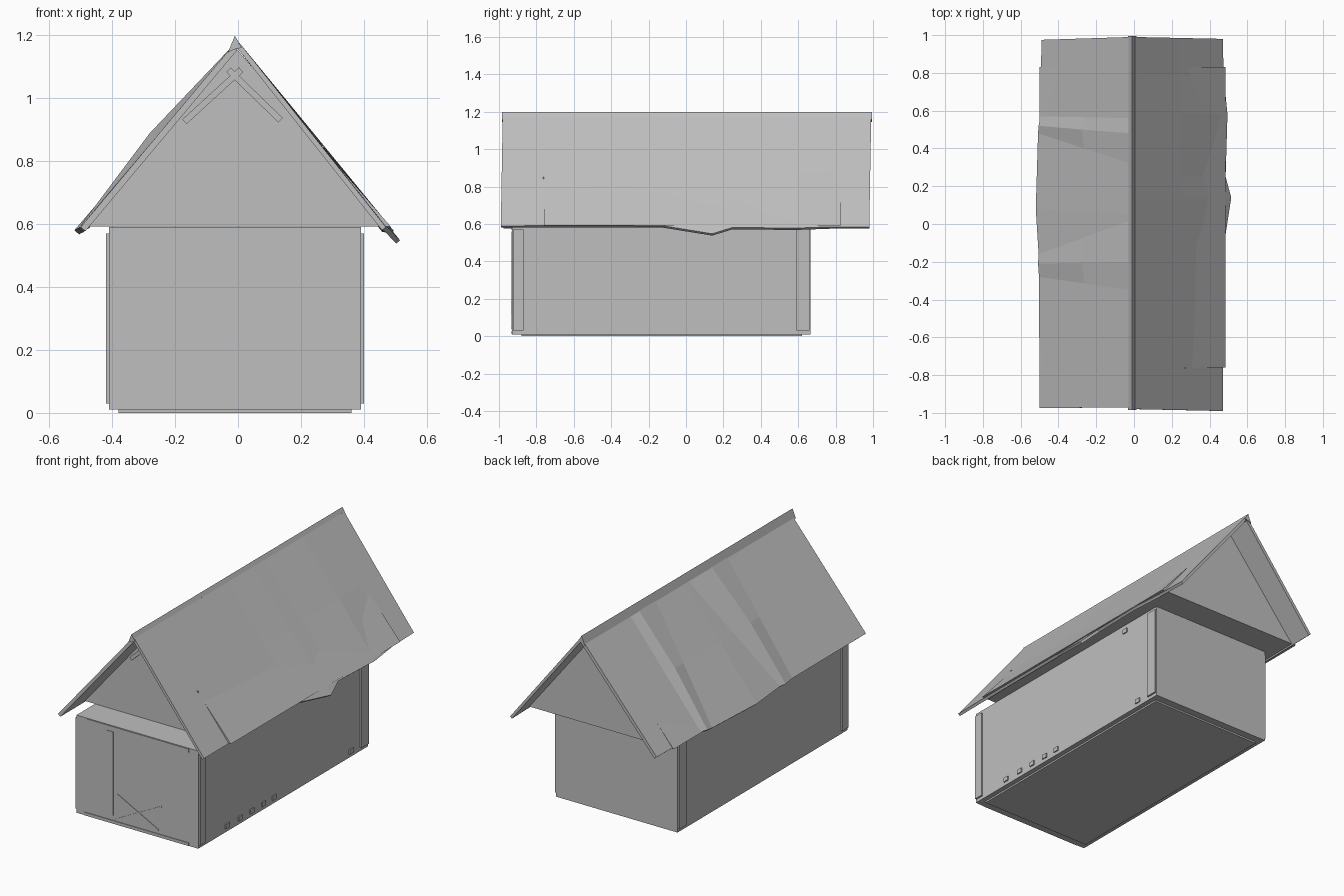
import bpy, bmesh, math
from mathutils import Vector

if "Cube" in bpy.data.objects:
    bpy.data.objects.remove(bpy.data.objects["Cube"], do_unlink=True)

grey = bpy.data.materials.new("plain grey")
grey.use_nodes = True
grey.diffuse_color = (0.52, 0.52, 0.52, 1)
grey.node_tree.nodes["Principled BSDF"].inputs["Base Color"].default_value = grey.diffuse_color


def make(name, bm):
    bmesh.ops.recalc_face_normals(bm, faces=bm.faces)
    mesh = bpy.data.meshes.new(name)
    bm.to_mesh(mesh)
    bm.free()
    mesh.materials.append(grey)
    ob = bpy.data.objects.new(name, mesh)
    bpy.context.collection.objects.link(ob)
    return ob


def box(name, lo, hi):
    bm = bmesh.new()
    bmesh.ops.create_cube(bm, size=1)
    lo, hi = Vector(lo), Vector(hi)
    for v in bm.verts:
        v.co = (lo + hi) / 2 + v.co * (hi - lo)
    return make(name, bm)


def prism(name, outline, y0, y1):
    """Extrude an (x, z) outline along y."""
    bm = bmesh.new()
    face = bm.faces.new([bm.verts.new((x, y0, z)) for x, z in outline])
    new = bmesh.ops.extrude_face_region(bm, geom=[face])["geom"]
    bmesh.ops.translate(bm, vec=(0, y1 - y0, 0),
                        verts=[g for g in new if isinstance(g, bmesh.types.BMVert)])
    return make(name, bm)


def plate(name, a, b, width, y, depth=0.008):
    """Thin batten between two (x, z) points on an end wall."""
    a, b = Vector(a), Vector(b)
    d = (b - a).normalized() * width / 2
    n = Vector((-d.y, d.x))
    return prism(name, [a + n, b + n, b - n, a - n], y - depth, y)


# Lower storey and its base board
box("walls", (-0.41, -0.93, 0.01), (0.39, 0.665, 0.59))
box("base_board", (-0.38, -0.88, 0), (0.36, 0.62, 0.012))

# Corner boards on both long walls
for side, x0, x1 in (("left", 0.39, 0.4), ("right", -0.42, -0.41)):
    for end, y0, y1 in (("front", -0.925, -0.87), ("back", 0.59, 0.66)):
        box(f"{side}_{end}_corner_board", (x0, y0, 0.03), (x1, y1, 0.57))

# Small vents along the left wall
vents = [(y, 0.045) for y in (-0.66, -0.54, -0.43, -0.32, -0.22, 0.5)] + [(0.39, 0.55)]
for i, (y, z) in enumerate(vents):
    box(f"vent_{i + 1}", (0.385, y - 0.018, z - 0.013), (0.397, y + 0.018, z + 0.013))

# Front wall trim
plate("front_sill", (-0.36, 0.02), (0.33, 0.02), 0.018, -0.93, 0.004)
plate("front_header", (-0.34, 0.577), (0.33, 0.577), 0.02, -0.93, 0.004)
plate("front_board", (-0.187, 0.06), (-0.187, 0.555), 0.04, -0.93, 0.003)
plate("front_door_seam", (0, 0.05), (0, 0.56), 0.004, -0.93, 0.002)
plate("front_brace_a", (-0.15, 0.04), (0.15, 0.195), 0.008, -0.93, 0.003)
plate("front_brace_b", (-0.14, 0.19), (0.13, 0.05), 0.008, -0.93, 0.003)

# Attic block with gable ends
prism("attic", [(-0.5, 0.592), (0.485, 0.592), (-0.008, 1.16)], -0.76, 0.83)
plate("gable_brace_right", (0.01, 1.09), (-0.17, 0.925), 0.02, -0.76)
plate("gable_brace_left", (-0.03, 1.09), (0.135, 0.93), 0.02, -0.76)
plate("gable_board", (0.255, 0.62), (0.255, 0.85), 0.035, -0.76, 0.004)


def roof(name, stations, ridge, thickness):
    """Each station: ridge y, eave y, eave x, eave z, outward bulge at mid slope."""
    bm = bmesh.new()
    rows = []
    for ry, ey, ex, ez, bulge in stations:
        top, low = Vector((ridge[0], ry, ridge[1])), Vector((ex, ey, ez))
        out = Vector((math.copysign(0.75, ex), 0, 0.66))
        pts = [top, top.lerp(low, 0.5) + out * bulge, low]
        rows.append([bm.verts.new(p) for p in pts])
    for r, s in zip(rows, rows[1:]):
        for i in range(2):
            bm.faces.new((r[i], r[i + 1], s[i + 1], s[i]))
    ob = make(name, bm)
    # Point the outer skin upward, then thicken it inward
    if ob.data.polygons[0].normal.z < 0:
        ob.data.flip_normals()
    mod = ob.modifiers.new("thickness", "SOLIDIFY")
    mod.thickness = thickness
    mod.offset = -1
    return ob


# Sagging left slope with a ragged eave
roof("left_roof", [
    (-0.98, -0.99, 0.47, 0.59, 0), (-0.6, -0.6, 0.472, 0.592, 0),
    (-0.1, -0.12, 0.475, 0.59, 0), (0.13, 0.14, 0.515, 0.548, 0),
    (0.25, 0.25, 0.485, 0.582, 0), (0.6, 0.58, 0.495, 0.578, 0),
    (0.8, 0.78, 0.475, 0.585, 0), (0.99, 0.98, 0.47, 0.585, 0)], (0.005, 1.175), 0.016)

# Creased right slope
roof("right_roof", [
    (-0.97, -0.975, -0.5, 0.59, 0), (-0.35, -0.28, -0.503, 0.59, 0),
    (-0.2, -0.21, -0.508, 0.585, 0.022), (0.02, -0.16, -0.505, 0.588, 0),
    (0.05, 0.08, -0.52, 0.58, 0), (0.32, 0.48, -0.508, 0.587, 0),
    (0.48, 0.52, -0.505, 0.59, 0.02), (0.56, 0.57, -0.495, 0.597, 0),
    (0.99, 0.975, -0.49, 0.598, 0)], (-0.018, 1.165), 0.02)

# Ridge cap
prism("ridge_cap", [(-0.032, 1.145), (-0.01, 1.198), (0.012, 1.16), (-0.01, 1.155)], -0.985, 0.995)
